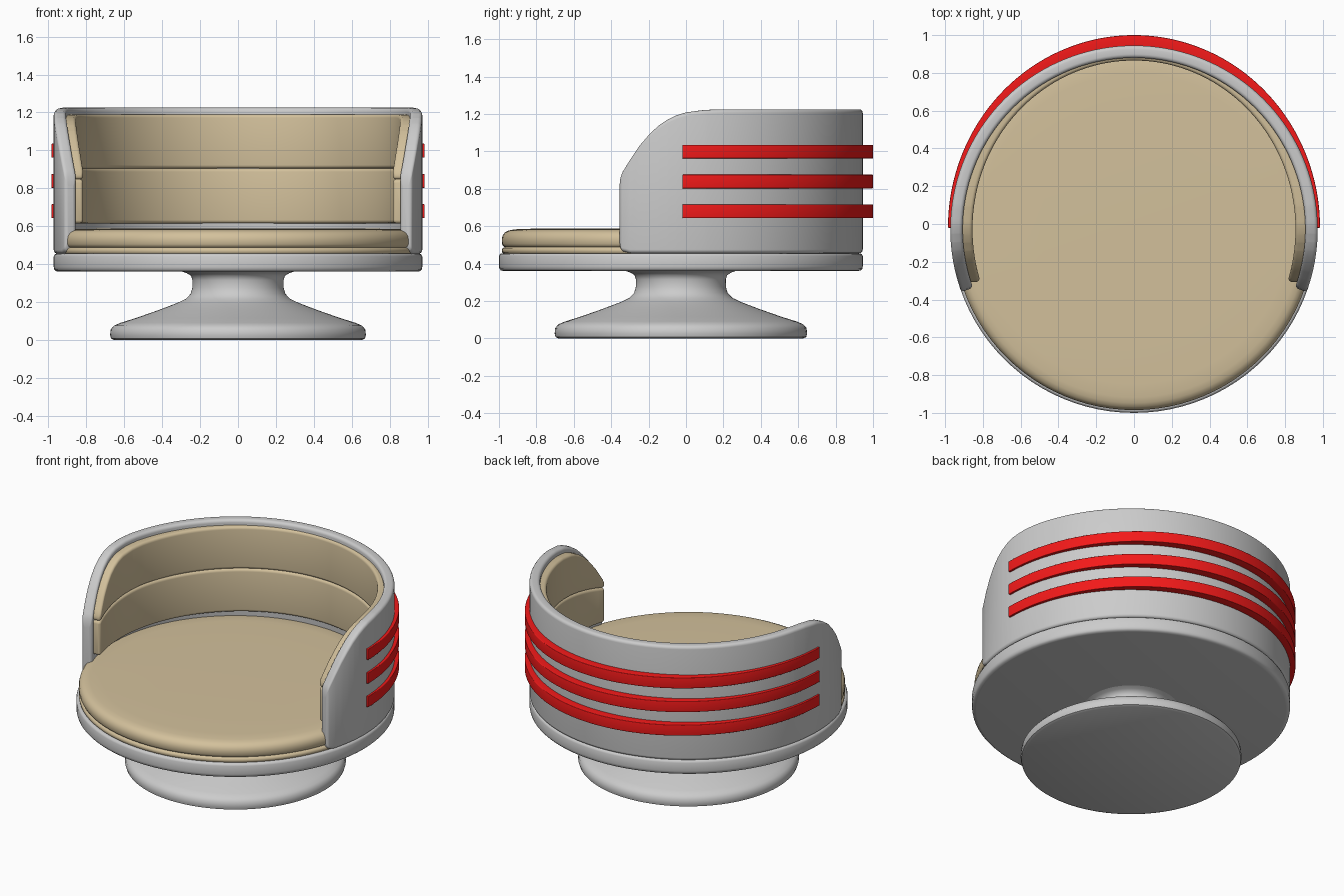
import bpy, bmesh
from math import sin, cos, pi, radians, asin

if "Cube" in bpy.data.objects:
    bpy.data.objects.remove(bpy.data.objects["Cube"])

CY = -0.0275   # common centre of all round parts
R = 0.9725     # outer radius of plinth and shell


def material(name, rgb):
    m = bpy.data.materials.new(name)
    m.diffuse_color = (*rgb, 1)
    m.use_nodes = True
    m.node_tree.nodes["Principled BSDF"].inputs["Base Color"].default_value = m.diffuse_color
    return m


TAN = material("tan_upholstery", (0.65, 0.53, 0.33))
RED = material("red_trim", (0.9, 0.01, 0.01))


def finish(name, bm, mat, angle=40):
    bmesh.ops.recalc_face_normals(bm, faces=bm.faces)
    me = bpy.data.meshes.new(name)
    bm.to_mesh(me)
    bm.free()
    ob = bpy.data.objects.new(name, me)
    bpy.context.collection.objects.link(ob)
    if mat:
        me.materials.append(mat)
    bpy.ops.object.select_all(action='DESELECT')
    ob.select_set(True)
    bpy.context.view_layer.objects.active = ob
    bpy.ops.object.shade_smooth_by_angle(angle=radians(angle))


def bridge(bm, a, b):
    n = len(a)
    for i in range(n):
        bm.faces.new((a[i], a[(i + 1) % n], b[(i + 1) % n], b[i]))


def lathe(name, profile, mat=None, n=96):
    """Revolve (radius, z) points, closed flat at both ends."""
    bm = bmesh.new()
    rings = [[bm.verts.new((r * cos(2 * pi * i / n), CY + r * sin(2 * pi * i / n), z))
              for i in range(n)] for r, z in profile]
    for a, b in zip(rings, rings[1:]):
        bridge(bm, a, b)
    bm.faces.new(rings[0])
    bm.faces.new(rings[-1])
    finish(name, bm, mat)


def arc_band(name, start, inner, outer, zrange, c, mat=None, extra=(), cy=CY):
    """Sweep a rounded rectangle round the back; inner/outer are (x, y) semi-axes."""
    half = [(start + c * (1 - cos(a)), c * sin(a)) for a in (0.1, 0.5, 0.9, 1.25, pi / 2)]
    t0 = half[-1][0]
    ts = {t0 + (pi / 2 - t0) * i / 44 for i in range(1, 45)}
    ts |= {t for t in extra if t > t0 + 0.002}
    half += [(t, c) for t in sorted(ts)]
    cols = half + [(pi - t, k) for t, k in reversed(half[:-1])]
    bm = bmesh.new()
    rings = []
    for t, k in cols:
        zb, zt = zrange(min(t, pi - t))
        cc = min(c, (zt - zb) * 0.45)
        kk = cc * k / c
        ring = []
        # corner centres in (fraction inner to outer, z), each with a quarter arc
        for q, (side, z) in enumerate(((1, zt - cc), (0, zt - cc), (0, zb + cc), (1, zb + cc))):
            for s in range(5):
                a = q * pi / 2 + s * pi / 8
                rad = outer if side else inner
                off = (-cc if side else cc) + kk * cos(a)
                ring.append(bm.verts.new(((rad[0] + off) * cos(t),
                                          cy + (rad[1] + off) * sin(t),
                                          z + kk * sin(a))))
        rings.append(ring)
    for a, b in zip(rings, rings[1:]):
        bridge(bm, a, b)
    bm.faces.new(rings[0])
    bm.faces.new(rings[-1])
    finish(name, bm, mat)


# side outline of the shell: y, bottom z, top z
OUTLINE = [(-0.36, 0.50, 0.83), (-0.355, 0.477, 0.865), (-0.34, 0.463, 0.897),
           (-0.30, 0.455, 0.96), (-0.25, 0.455, 1.033), (-0.20, 0.455, 1.09),
           (-0.15, 0.455, 1.137), (-0.10, 0.455, 1.17), (-0.05, 0.455, 1.193),
           (0.0, 0.455, 1.208), (0.1, 0.455, 1.221), (0.2, 0.455, 1.225)]
KEY_ANGLES = [asin((p[0] - CY) / R) for p in OUTLINE]


def shell_z(t):
    y = CY + R * sin(t)
    if y <= OUTLINE[0][0]:
        return OUTLINE[0][1:]
    for p, q in zip(OUTLINE, OUTLINE[1:]):
        if y <= q[0]:
            f = (y - p[0]) / (q[0] - p[0])
            return p[1] + f * (q[1] - p[1]), p[2] + f * (q[2] - p[2])
    return OUTLINE[-1][1:]


def split_z(t):
    """Seam between the two back cushions, dipping toward the front."""
    f = min(max((t + 0.31) / 0.6, 0), 1)
    return 0.845 + 0.06 * f * (2 - f)


# pedestal and plinth
lathe("pedestal", [(0.655, 0), (0.67, 0.007), (0.675, 0.025), (0.672, 0.055), (0.655, 0.075),
                   (0.62, 0.09), (0.54, 0.115), (0.42, 0.157), (0.32, 0.195), (0.275, 0.217),
                   (0.25, 0.243), (0.241, 0.275), (0.24, 0.315), (0.248, 0.338),
                   (0.27, 0.352), (0.30, 0.362), (0.30, 0.38)])
lathe("plinth", [(0.945, 0.36), (0.962, 0.363), (0.97, 0.372), (R, 0.385), (R, 0.44),
                 (0.968, 0.45), (0.96, 0.455)])

# seat cushion with a piping groove
lathe("seat", [(0.945, 0.45), (0.955, 0.46), (0.957, 0.472), (0.952, 0.483), (0.942, 0.488),
               (0.95, 0.493), (0.956, 0.505), (0.9575, 0.53), (0.953, 0.55), (0.94, 0.567),
               (0.92, 0.577), (0.89, 0.583), (0.82, 0.586), (0.5, 0.588)], TAN)

# wraparound shell
arc_band("shell", radians(-20), (0.907, 0.907), (R, R), shell_z, 0.02, extra=KEY_ANGLES)

# back cushions
arc_band("lower_back_cushion", radians(-17.8), (0.855, 0.893), (0.935, 0.935),
         lambda t: (0.615, split_z(t)), 0.018, TAN)
arc_band("upper_back_cushion", radians(-17.8), (0.855, 0.893), (0.935, 0.935),
         lambda t: (split_z(t), shell_z(t)[1] - 0.035), 0.018, TAN, KEY_ANGLES)

# three red trim bands
for i, z in enumerate((0.643, 0.802, 0.962)):
    arc_band(f"trim_band_{i + 1}", 0, (0.945, 0.945), (0.985, 1.02),
             lambda t, z=z: (z, z + 0.073), 0.004, RED, cy=-0.02)
